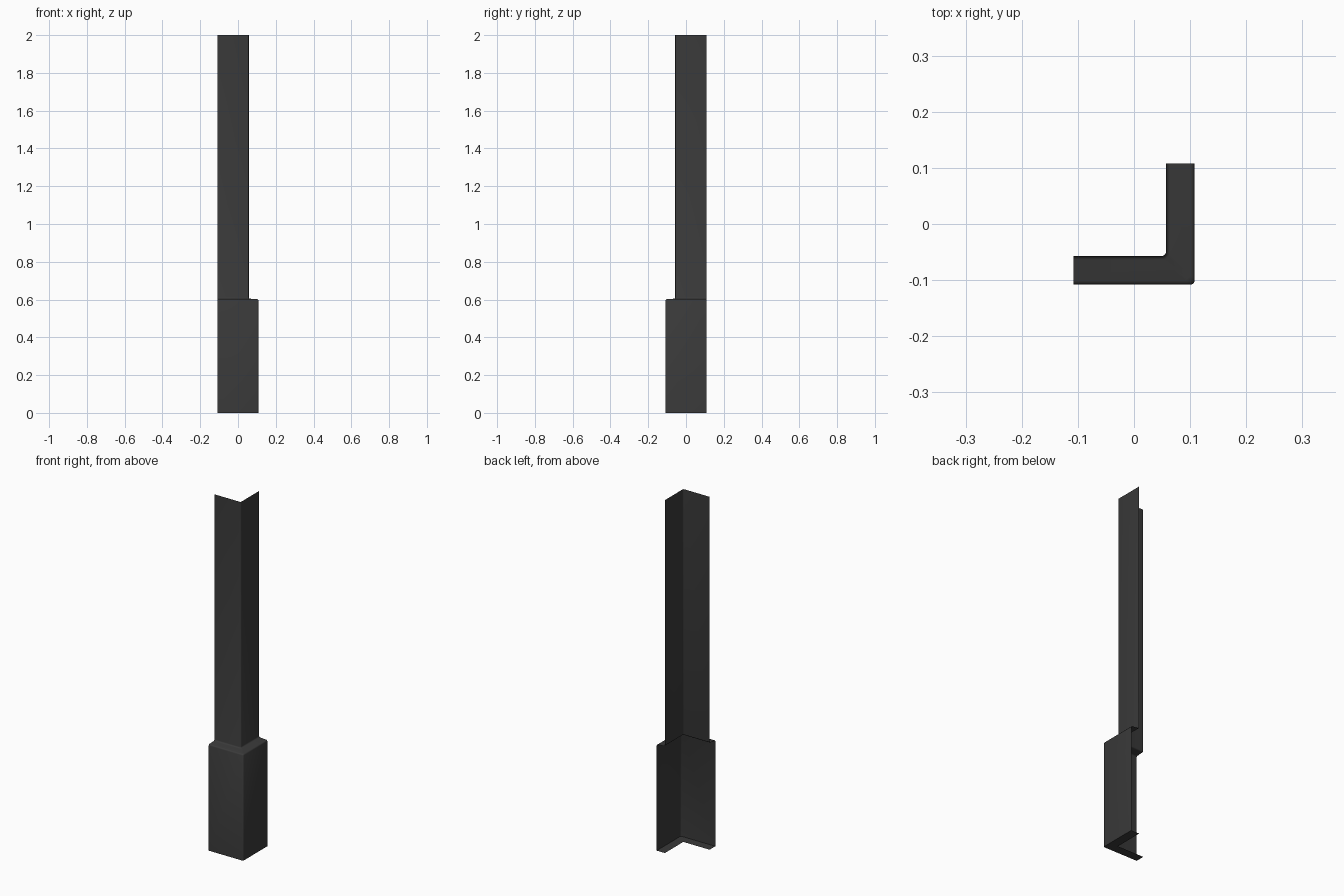
import bpy
import bmesh
import math

cube = bpy.data.objects.get("Cube")
if cube:
    bpy.data.objects.remove(cube, do_unlink=True)

EDGE = 0.108     # outer faces and free ends
INNER = 0.057    # upper post faces

# Dark grey finish
grey = bpy.data.materials.new("dark grey")
grey.use_nodes = True
colour = (0.042, 0.042, 0.042, 1)
grey.diffuse_color = colour
bsdf = next(n for n in grey.node_tree.nodes if n.type == 'BSDF_PRINCIPLED')
bsdf.inputs["Base Color"].default_value = colour
bsdf.inputs["Roughness"].default_value = 0.8

# Open shell: post, ledge, wider base and bottom return, as (offset, height)
profile = [(INNER, 2), (INNER, 0.605), (EDGE, 0.602), (EDGE, 0), (INNER, 0)]

# Sweep the profile around the L-shaped corner
bm = bmesh.new()
rows = [[bm.verts.new(p) for p in ((-EDGE, -d, z), (d, -d, z), (d, EDGE, z))]
        for d, z in profile]
for top, low in zip(rows, rows[1:]):
    for i in range(2):
        bm.faces.new((low[i], low[i + 1], top[i + 1], top[i]))

# Soften the corner and the ledge, leaving the bottom crisp
soft = [e for e in bm.edges if len(e.link_faces) == 2
        and max(v.co.z for v in e.verts) > 0.1]
bmesh.ops.bevel(bm, geom=soft, offset=0.007, segments=3, profile=0.5,
                affect='EDGES', clamp_overlap=True)

mesh = bpy.data.meshes.new("corner_post")
bm.to_mesh(mesh)
bm.free()
mesh.materials.append(grey)
post = bpy.data.objects.new("corner_post", mesh)
bpy.context.collection.objects.link(post)

# Smooth the rounded edges
bpy.ops.object.select_all(action='DESELECT')
post.select_set(True)
bpy.context.view_layer.objects.active = post
bpy.ops.object.shade_smooth_by_angle(angle=math.radians(40))
